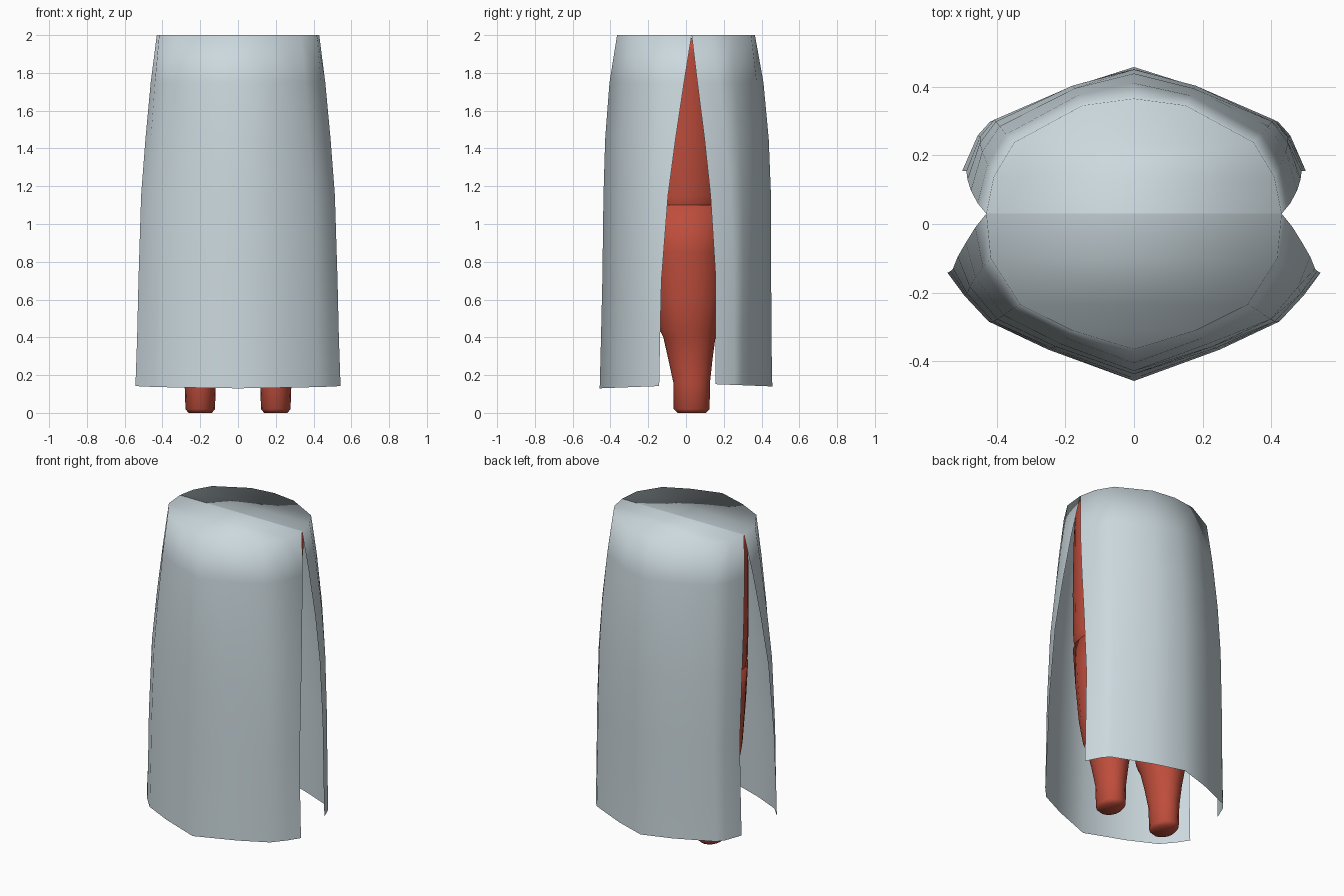
import bpy, bmesh, math

if "Cube" in bpy.data.objects:
    bpy.data.objects.remove(bpy.data.objects["Cube"])


def material(name, rgb):
    m = bpy.data.materials.new(name)
    m.diffuse_color = (*rgb, 1)
    m.use_nodes = True
    m.node_tree.nodes["Principled BSDF"].inputs["Base Color"].default_value = m.diffuse_color
    return m


CLOTH = material("pale_blue_grey", (0.60, 0.69, 0.73))
RED = material("brick_red", (0.52, 0.075, 0.045))


def finish(bm, name, mat):
    me = bpy.data.meshes.new(name)
    for f in bm.faces:
        f.smooth = True
    bm.to_mesh(me)
    bm.free()
    me.materials.append(mat)
    ob = bpy.data.objects.new(name, me)
    bpy.context.collection.objects.link(ob)
    return ob


def panel(name, rows, top, bottom):
    """Half of the skirt: rows are (z, middle y, edge x, edge y);
    top and bottom give the half outline as fractions (across, towards the edge)."""
    bm = bmesh.new()
    grid = []
    for z, ym, xe, ye in rows:
        w = ((2 - z) / 1.87) ** 0.6
        half = []
        for (ax, ay), (bx, by) in zip(top, bottom):
            fx, fy = ax + (bx - ax) * w, ay + (by - ay) * w
            half.append((fx * xe, ym + (ye - ym) * fy, z + (0.012 * fy if z < 0.3 else 0)))
        full = [(-x, y, h) for x, y, h in reversed(half[1:])] + half
        grid.append([bm.verts.new(p) for p in full])
    for a, b in zip(grid, grid[1:]):
        for i in range(len(a) - 1):
            bm.faces.new((a[i], a[i + 1], b[i + 1], b[i]))
    # flat half of the top, from side to side
    rim, n = grid[0], len(grid[0])
    for i in range(n // 2 - 1):
        bm.faces.new((rim[i], rim[n - 1 - i], rim[n - 2 - i], rim[i + 1]))
    m = n // 2
    cap = bm.faces.new((rim[m - 1], rim[m + 1], rim[m]))
    bmesh.ops.recalc_face_normals(bm, faces=bm.faces[:])
    bm.normal_update()
    if cap.normal.z < 0:
        bmesh.ops.reverse_faces(bm, faces=bm.faces[:])
    return finish(bm, name, CLOTH)


def tube(name, rings, sides=16):
    """Closed tube of elliptical rings (z, centre x, centre y, half x, half y)."""
    bm = bmesh.new()
    loops = []
    for z, cx, cy, a, b in rings:
        loops.append([bm.verts.new((cx + a * math.cos(2 * math.pi * k / sides),
                                    cy + b * math.sin(2 * math.pi * k / sides), z))
                      for k in range(sides)])
    for p, q in zip(loops, loops[1:]):
        for k in range(sides):
            j = (k + 1) % sides
            bm.faces.new((p[k], p[j], q[j], q[k]))
    bm.faces.new(loops[0])
    bm.faces.new(loops[-1])
    bmesh.ops.recalc_face_normals(bm, faces=bm.faces[:])
    return finish(bm, name, RED)


# Skirt panels, joined at the top and split down both sides
panel("skirt_front",
      [(2.0, -0.365, 0.43, 0.03), (1.75, -0.405, 0.462, -0.01),
       (1.45, -0.428, 0.49, -0.055), (1.15, -0.437, 0.513, -0.095),
       (0.7, -0.443, 0.527, -0.13), (0.4, -0.45, 0.534, -0.137),
       (0.13, -0.457, 0.543, -0.142)],
      [(0, 0), (0.42, 0.14), (0.77, 0.33), (0.97, 0.67), (1, 1)],
      [(0, 0), (0.46, 0.29), (0.78, 0.55), (0.91, 0.79), (1, 1)])
panel("skirt_back",
      [(2.0, 0.365, 0.43, 0.03), (1.75, 0.41, 0.455, 0.06),
       (1.45, 0.438, 0.475, 0.098), (1.15, 0.45, 0.485, 0.13),
       (0.75, 0.451, 0.488, 0.155), (0.4, 0.452, 0.494, 0.155),
       (0.14, 0.457, 0.50, 0.155)],
      [(0, 0), (0.35, 0.06), (0.81, 0.38), (0.95, 0.68), (1, 1)],
      [(0, 0), (0.38, 0.20), (0.84, 0.53), (0.91, 0.66), (1, 1)])

# Hips beneath the skirt
tube("hips", [(0.98, 0, 0.0, 0.36, 0.23), (1.15, 0, -0.01, 0.385, 0.275),
              (1.45, 0, -0.005, 0.395, 0.275), (1.75, 0, 0.01, 0.41, 0.26),
              (1.9, 0, 0.02, 0.42, 0.24), (1.985, 0, 0.025, 0.42, 0.21)], 24)

# Legs tapering down to the ankles
for side, label in ((-1, "left"), (1, "right")):
    tube("leg_" + label,
         [(z, side * cx, cy, a, b) for z, cx, cy, a, b in (
             (0.0, 0.2, 0.03, 0.062, 0.075), (0.02, 0.2, 0.03, 0.078, 0.095),
             (0.16, 0.2, 0.03, 0.083, 0.097), (0.29, 0.2, 0.023, 0.10, 0.118),
             (0.40, 0.2, 0.018, 0.122, 0.138), (0.45, 0.2, 0.01, 0.14, 0.155),
             (0.6, 0.2, 0.01, 0.165, 0.18), (0.85, 0.197, 0.0, 0.178, 0.2),
             (1.1, 0.195, -0.005, 0.185, 0.22))])
